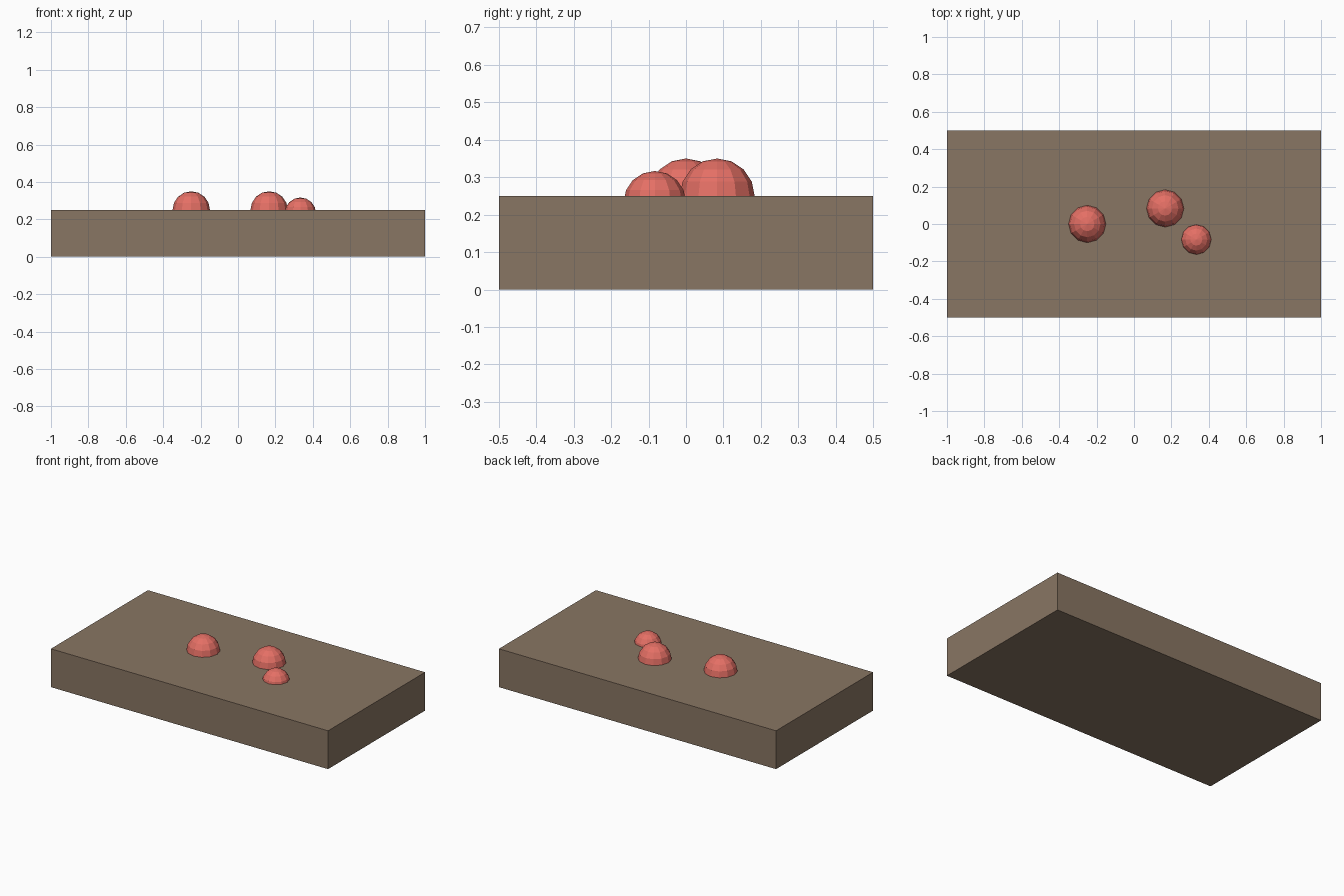
import bpy

if "Cube" in bpy.data.objects:
    bpy.data.objects.remove(bpy.data.objects["Cube"])


def material(name, color):
    m = bpy.data.materials.new(name)
    m.diffuse_color = (*color, 1)
    m.use_nodes = True
    m.node_tree.nodes["Principled BSDF"].inputs["Base Color"].default_value = m.diffuse_color
    return m


brown = material("earth brown", (0.25, 0.18, 0.125))
red = material("soft red", (0.78, 0.16, 0.13))

# Slab
bpy.ops.mesh.primitive_cube_add(size=1, location=(0, 0, 0.125))
slab = bpy.context.object
slab.name = "slab"
slab.scale = (2, 1, 0.25)
slab.data.materials.append(brown)


# Low-poly balls half sunk into the slab
def ball(name, x, y, z, r):
    bpy.ops.mesh.primitive_uv_sphere_add(segments=12, ring_count=8, radius=r, location=(x, y, z))
    o = bpy.context.object
    o.name = name
    o.data.materials.append(red)


ball("left_dome", -0.25, 0, 0.25, 0.1)
ball("right_dome", 0.1667, 0.0833, 0.25, 0.1)
ball("small_dome", 0.3333, -0.0833, 0.2333, 0.0833)
